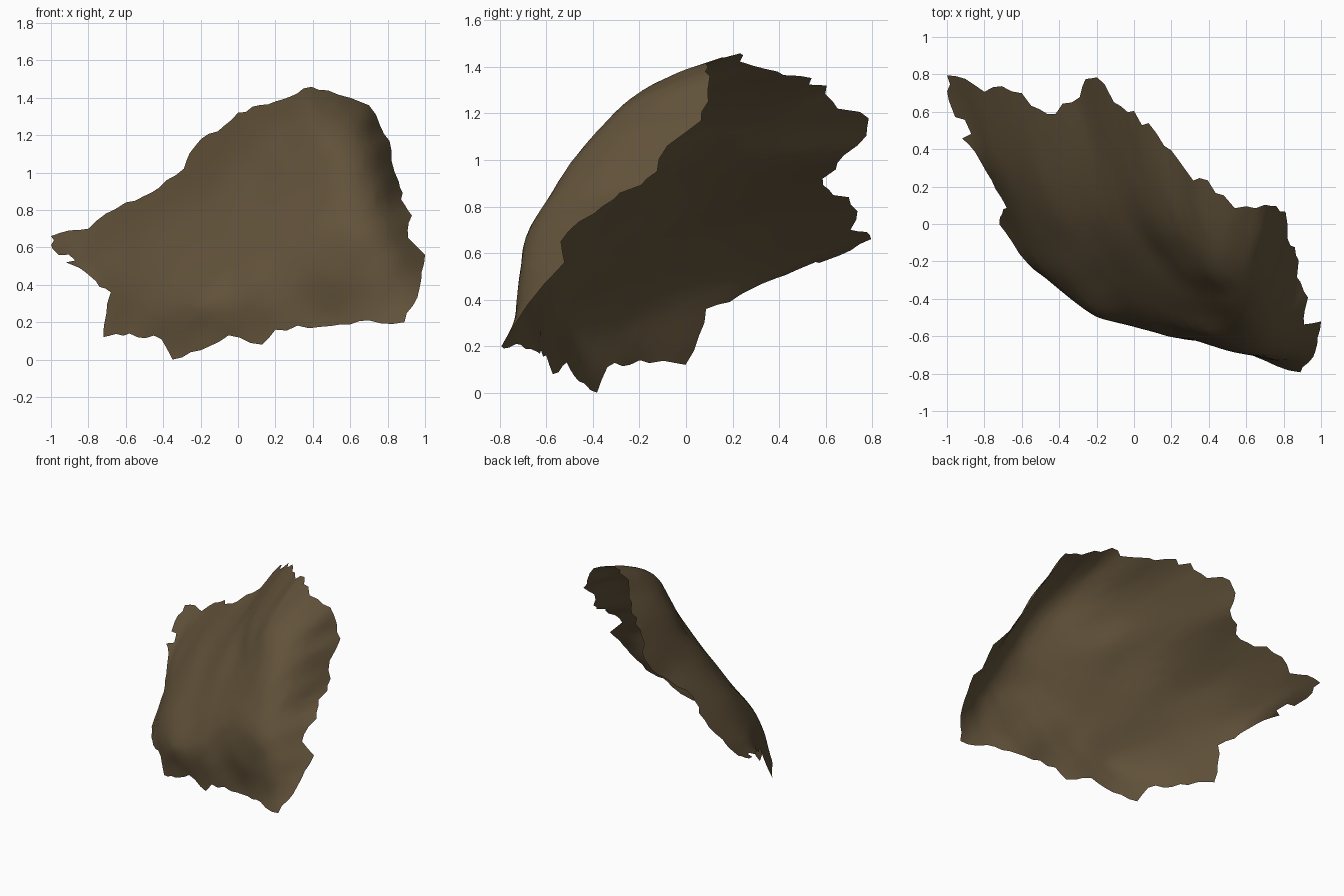
import bpy, bmesh, math, random
from mathutils import Vector, noise
from mathutils.geometry import delaunay_2d_cdt

random.seed(4)
if "Cube" in bpy.data.objects:
    bpy.data.objects.remove(bpy.data.objects["Cube"])

# Broken rim of the shell, (x, y, z), in four stretches
upper_rim = [(-1, .8, .66), (-.8, .71, .7), (-.6, .7, .84), (-.42, .58, .92),
             (-.29, .69, 1.02), (-.23, .78, 1.14), (0, .6, 1.32), (.2, .4, 1.38),
             (.35, .24, 1.45), (.48, .15, 1.44), (.6, .1, 1.4), (.7, .11, 1.36)]
right_rim = [(.76, .11, 1.25), (.82, 0, 1.12), (.86, -.11, .95), (.89, -.3, .83),
             (.93, -.4, .77), (.91, -.53, .65), (1, -.52, .56), (.97, -.68, .38)]
lower_rim = [(.89, -.8, .2), (.7, -.73, .21), (.5, -.65, .18), (.2, -.6, .16),
             (.13, -.57, .08), (-.05, -.51, .13), (-.2, -.46, .05), (-.35, -.38, 0),
             (-.41, -.34, .11), (-.58, -.2, .14)]
left_rim = [(-.72, 0, .12), (-.68, .09, .36), (-.76, .24, .42), (-.92, .44, .52),
            (-.87, .5, .53), (-.99, .66, .59)]
rim = [Vector(p) for p in upper_rim + right_rim + lower_rim + left_rim]

# Swelling of the face: height -> (x, y) stations across it
bulge = {
    .3: [(.75, -.73), (.4, -.63), (.1, -.58), (-.2, -.49), (-.5, -.23)],
    .55: [(.85, -.68), (.7, -.71), (.4, -.64), (.1, -.5), (-.2, -.28), (-.5, 0), (-.75, .33)],
    .75: [(.82, -.56), (.65, -.64), (.4, -.57), (.25, -.46), (.1, -.35), (-.2, -.07), (-.5, .29)],
    .95: [(.8, -.35), (.68, -.49), (.4, -.42), (.25, -.29), (.1, -.14), (-.1, .08), (-.28, .43)],
    1.15: [(.76, -.17), (.62, -.34), (.4, -.3), (.25, -.14), (.1, .04), (-.07, .39)],
    1.3: [(.7, -.04), (.55, -.17), (.35, -.1), (.17, .2)],
    1.4: [(.52, .02), (.36, .07)],
}


def along_rim(spacing):
    """Evenly divided points of the rim, with the sideways direction."""
    for p, q in zip(rim, rim[1:] + rim[:1]):
        side = Vector((q.z - p.z, p.x - q.x)).normalized()
        steps = max(1, round((q - p).length / spacing))
        for s in range(steps):
            yield p.lerp(q, s / steps), side, s


controls = [p for p, _, _ in along_rim(.1)]
for height, stations in bulge.items():
    controls += [Vector((x, y, height)) for x, y in stations]


def kernel(x, z, c):
    r2 = (x - c.x) ** 2 + (z - c.z) ** 2
    return r2 * math.log(r2) if r2 > 1e-9 else 0.0


def solve(rows):
    """Gaussian elimination on an augmented matrix."""
    n = len(rows)
    for i in range(n):
        p = max(range(i, n), key=lambda k: abs(rows[k][i]))
        rows[i], rows[p] = rows[p], rows[i]
        for k in range(i + 1, n):
            f = rows[k][i] / rows[i][i]
            if f:
                rows[k] = [a - f * b for a, b in zip(rows[k], rows[i])]
    out = [0.0] * n
    for i in reversed(range(n)):
        known = sum(rows[i][j] * out[j] for j in range(i + 1, n))
        out[i] = (rows[i][n] - known) / rows[i][i]
    return out


# Fit a bending-plate surface y(x, z) through the rim and the swelling
matrix = []
for i, p in enumerate(controls):
    row = [kernel(p.x, p.z, c) for c in controls]
    row[i] += .004
    matrix.append(row + [1, p.x, p.z, p.y])
for k in range(3):
    matrix.append([(1, c.x, c.z)[k] for c in controls] + [0] * 4)
weights = solve(matrix)


def depth(x, z):
    base = sum(w * kernel(x, z, c) for w, c in zip(weights, controls))
    a, b, c = weights[-3:]
    # Rock grain runs along the slope, with finer lumps over it
    along, across = x + z, z - x
    grain = noise.noise(Vector((along * 2, across * 7, 1)))
    lumps = noise.noise(Vector((x * 5, z * 5, 4)))
    return base + a + b * x + c * z + .006 * grain + .01 * lumps


# Chip the outline between the rim points
outline = []
for v, side, s in along_rim(.06):
    chip = random.uniform(-.014, .014) if s else 0
    outline.append(Vector((v.x, v.z)) + side * chip)


def inside(pt):
    hit = False
    for a, b in zip(outline, outline[1:] + outline[:1]):
        if (a.y > pt.y) != (b.y > pt.y):
            if pt.x < a.x + (pt.y - a.y) * (b.x - a.x) / (b.y - a.y):
                hit = not hit
    return hit


# Scatter points inside the outline and triangulate
points = list(outline)
step = .035
for i in range(58):
    for j in range(42):
        pt = Vector((-1 + i * step, j * step))
        pt += Vector((random.uniform(-.3, .3), random.uniform(-.3, .3))) * step
        if inside(pt) and min((pt - o).length for o in outline) > .022:
            points.append(pt)
n = len(outline)
loop = [(i, (i + 1) % n) for i in range(n)]
flat_verts, _, tris, *_ = delaunay_2d_cdt(points, loop, [], 1, 1e-5)

bm = bmesh.new()
verts = [bm.verts.new((v.x, depth(v.x, v.y), v.y)) for v in flat_verts]
for t in tris:
    bm.faces.new([verts[i] for i in t])
bmesh.ops.delete(bm, geom=[v for v in bm.verts if not v.link_faces], context='VERTS')
mesh = bpy.data.meshes.new("rock_shell")
bm.to_mesh(mesh)
bm.free()

# Earth brown rock
rock = bpy.data.materials.new("earth_brown")
rock.use_nodes = True
colour = (.12, .084, .042, 1)
rock.diffuse_color = colour
bsdf = rock.node_tree.nodes["Principled BSDF"]
bsdf.inputs["Base Color"].default_value = colour
bsdf.inputs["Roughness"].default_value = .9
mesh.materials.append(rock)

shell = bpy.data.objects.new("rock_shell", mesh)
bpy.context.collection.objects.link(shell)
bpy.context.view_layer.objects.active = shell
shell.select_set(True)
bpy.ops.object.shade_smooth_by_angle(angle=math.radians(40))
